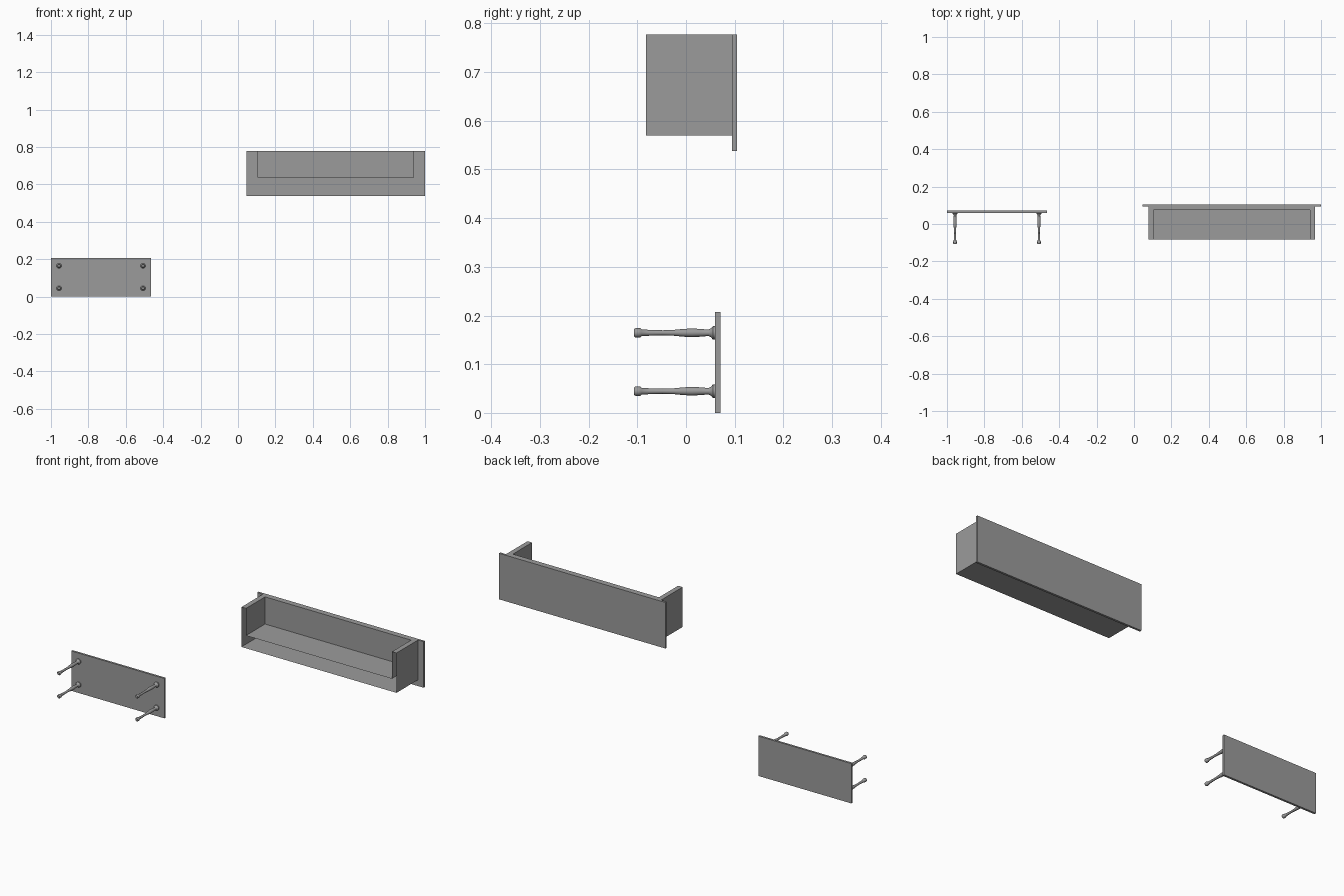
import bpy, bmesh, math
from mathutils import Matrix, Vector

cube = bpy.data.objects.get("Cube")
if cube:
    bpy.data.objects.remove(cube, do_unlink=True)

grey = bpy.data.materials.new("plain_grey")
grey.use_nodes = True
colour = (0.33, 0.33, 0.33, 1)
grey.diffuse_color = colour
grey.node_tree.nodes["Principled BSDF"].inputs["Base Color"].default_value = colour


def finish(bm, name):
    """Turn a bmesh into a named object with the shared material."""
    bmesh.ops.recalc_face_normals(bm, faces=bm.faces)
    mesh = bpy.data.meshes.new(name)
    bm.to_mesh(mesh)
    bm.free()
    mesh.materials.append(grey)
    obj = bpy.data.objects.new(name, mesh)
    bpy.context.collection.objects.link(obj)
    return obj


def box(name, low, high):
    low, high = Vector(low), Vector(high)
    bm = bmesh.new()
    bmesh.ops.create_cube(bm, size=1)
    bmesh.ops.scale(bm, vec=high - low, verts=bm.verts)
    bmesh.ops.translate(bm, vec=(low + high) / 2, verts=bm.verts)
    return finish(bm, name)


def u_ring(bm, x0, x1, front, back, z):
    """Four corners of a U that opens to the front."""
    corners = [(x0, front), (x0, back), (x1, back), (x1, front)]
    return [bm.verts.new((x, y, z)) for x, y in corners]


# Case: outer and inner shells joined by a rim, open at the front
TOP, FRONT = 0.777, -0.082
bm = bmesh.new()
rings = [
    u_ring(bm, 0.077, 0.968, FRONT, 0.094, 0.57),
    u_ring(bm, 0.077, 0.968, FRONT, 0.094, TOP),
    u_ring(bm, 0.103, 0.942, FRONT, 0.075, TOP),
    u_ring(bm, 0.103, 0.942, FRONT, 0.075, 0.636),
]
for a, b in zip(rings, rings[1:]):
    for i in range(3):
        bm.faces.new((a[i], a[i + 1], b[i + 1], b[i]))
bm.faces.new(rings[0])
bm.faces.new(rings[-1])
finish(bm, "case_shell")

# Wide panel behind the case
box("case_back_panel", (0.045, 0.094, 0.538), (1, 0.105, TOP))

# Table lying on its side
box("table_top", (-1, 0.06, 0), (-0.465, 0.071, 0.207))

# Turned legs: (radius, y) from foot to table top
profile = [(0, -0.107), (0.007, -0.107), (0.0095, -0.104), (0.0095, -0.094),
           (0.007, -0.091), (0.006, -0.075), (0.0052, -0.048), (0.006, -0.025),
           (0.008, -0.005), (0.0088, 0.012), (0.008, 0.03), (0.0065, 0.046),
           (0.009, 0.051), (0.0135, 0.055), (0.0135, 0.06)]


def leg(name, x, z):
    bm = bmesh.new()
    verts = [bm.verts.new((r, y, 0)) for r, y in profile]
    edges = [bm.edges.new(pair) for pair in zip(verts, verts[1:])]
    bmesh.ops.spin(bm, geom=verts + edges, cent=(0, 0, 0), axis=(0, 1, 0),
                   angle=math.tau, steps=20)
    bmesh.ops.remove_doubles(bm, verts=bm.verts, dist=0.0001)
    bmesh.ops.transform(bm, matrix=Matrix.Translation((x, 0, z)), verts=bm.verts)
    obj = finish(bm, name)
    bpy.ops.object.select_all(action="DESELECT")
    obj.select_set(True)
    bpy.context.view_layer.objects.active = obj
    bpy.ops.object.shade_smooth_by_angle(angle=math.radians(40))


for side, sx in (("left", 1), ("right", -1)):
    for level, sz in (("upper", 1), ("lower", -1)):
        leg(f"{level}_{side}_leg", -0.7325 + sx * 0.2245, 0.1045 + sz * 0.06)
